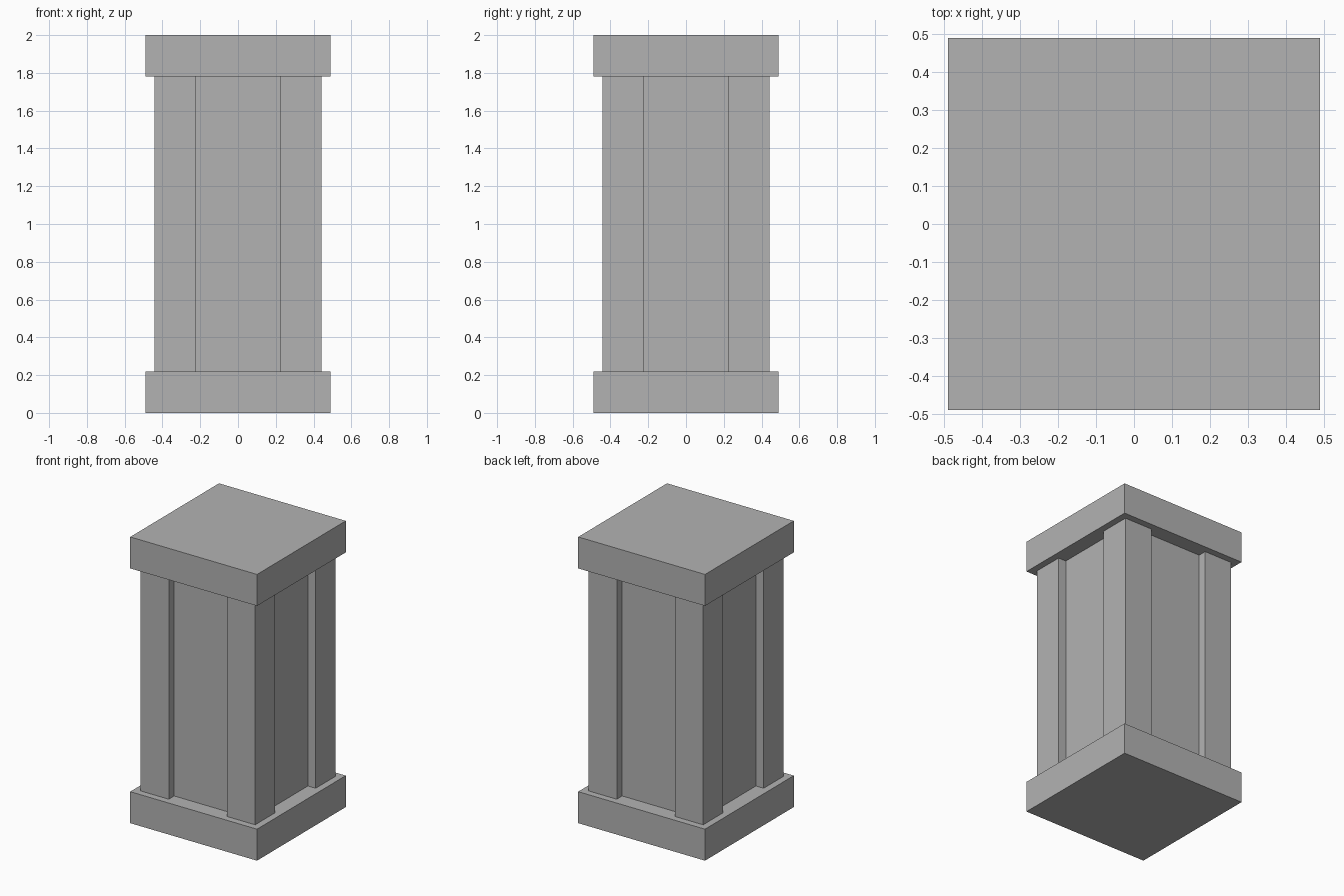
import bpy

default_cube = bpy.data.objects.get("Cube")
if default_cube:
    bpy.data.objects.remove(default_cube, do_unlink=True)

# Single stone colour
stone = bpy.data.materials.new("stone_grey")
stone.use_nodes = True
grey = (0.45, 0.45, 0.45, 1)
stone.diffuse_color = grey
stone.node_tree.nodes["Principled BSDF"].inputs["Base Color"].default_value = grey

HEIGHT = 2.0
SLAB_HALF, SLAB_HEIGHT = 0.49, 0.22
POST_OUTER, POST_INNER = 0.443, 0.225
CORE_HALF = 0.383


def box(name, x, y, z, width, height):
    """Square block centred on x and y, standing on z."""
    bpy.ops.mesh.primitive_cube_add(size=1, location=(x, y, z + height / 2))
    block = bpy.context.object
    block.name = name
    block.scale = (width, width, height)
    bpy.ops.object.transform_apply(location=False, rotation=False, scale=True)
    block.data.materials.append(stone)
    return block


# Base and cap slabs
box("base_slab", 0, 0, 0, 2 * SLAB_HALF, SLAB_HEIGHT)
box("cap_slab", 0, 0, HEIGHT - SLAB_HEIGHT, 2 * SLAB_HALF, SLAB_HEIGHT)

# Recessed shaft
shaft_height = HEIGHT - 2 * SLAB_HEIGHT
box("shaft_core", 0, 0, SLAB_HEIGHT, 2 * CORE_HALF, shaft_height)

# Corner posts standing proud of the shaft
centre = (POST_OUTER + POST_INNER) / 2
for y_name, sy in (("front", -1), ("back", 1)):
    for x_name, sx in (("left", 1), ("right", -1)):
        box(f"{y_name}_{x_name}_post", sx * centre, sy * centre,
            SLAB_HEIGHT, POST_OUTER - POST_INNER, shaft_height)
